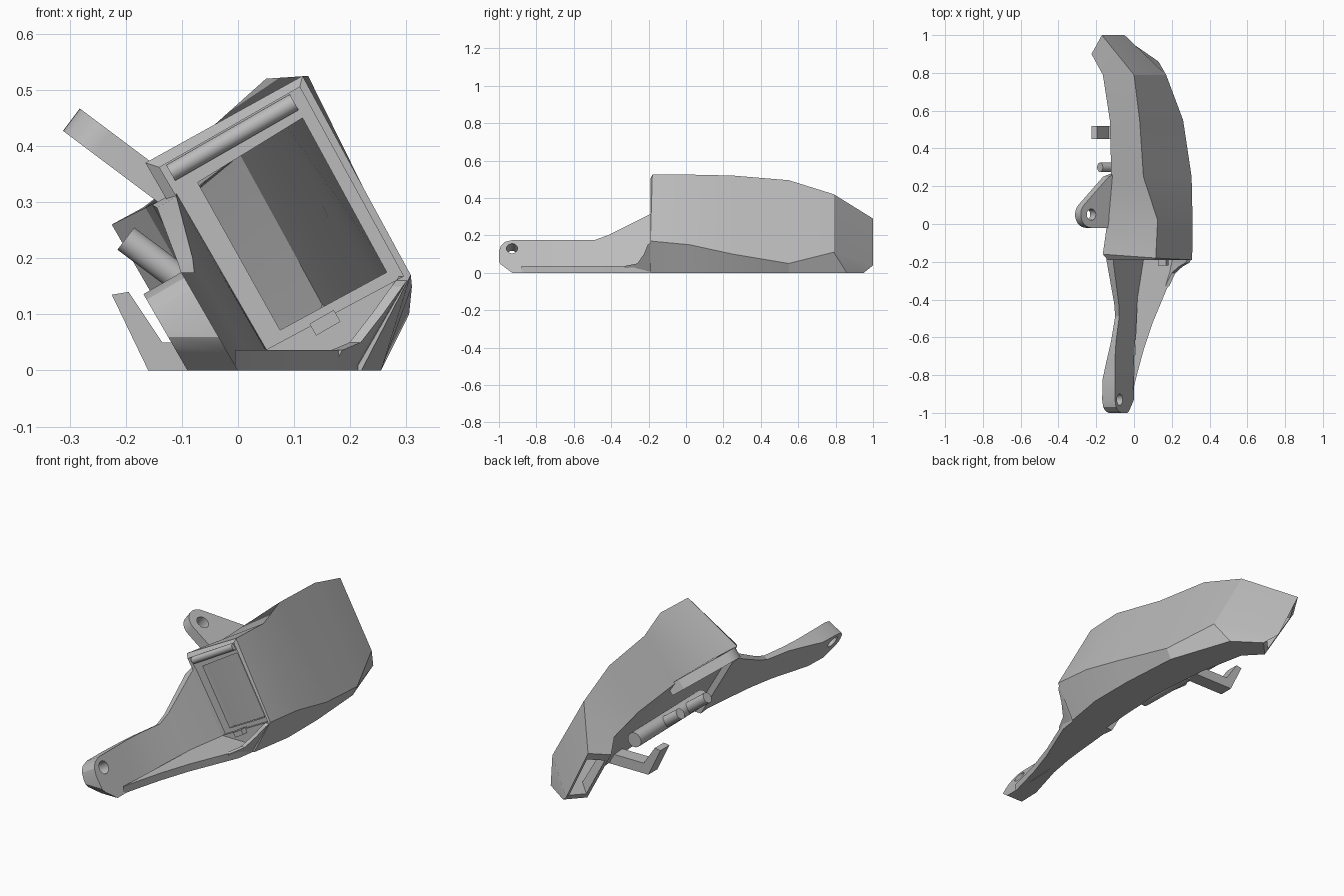
import bpy, bmesh, math
from mathutils import Vector

default_cube = bpy.data.objects.get("Cube")
if default_cube:
    bpy.data.objects.remove(default_cube, do_unlink=True)

grey = bpy.data.materials.new("plain_grey")
grey.use_nodes = True
grey.diffuse_color = (0.5, 0.5, 0.5, 1)
grey.node_tree.nodes["Principled BSDF"].inputs["Base Color"].default_value = grey.diffuse_color

# The whole part leans sideways by thirty degrees
LEAN = math.radians(30)
ACROSS = Vector((math.cos(LEAN), 0, math.sin(LEAN)))
DOWN = Vector((math.sin(LEAN), 0, -math.cos(LEAN)))
ALONG = Vector((0, 1, 0))
UP = Vector((0, 0, 1))
RIGHTWARD = Vector((1, 0, 0))


def smooth(part):
    bpy.ops.object.select_all(action="DESELECT")
    part.select_set(True)
    bpy.context.view_layer.objects.active = part
    bpy.ops.object.shade_smooth_by_angle(angle=math.radians(20))


def finish(name, mesh_builder):
    bmesh.ops.recalc_face_normals(mesh_builder, faces=mesh_builder.faces)
    mesh = bpy.data.meshes.new(name)
    mesh_builder.to_mesh(mesh)
    mesh_builder.free()
    mesh.materials.append(grey)
    part = bpy.data.objects.new(name, mesh)
    bpy.context.collection.objects.link(part)
    smooth(part)
    return part


def loft(name, rings, closed=False):
    """Skin a row of rings; closed joins the last ring to the first."""
    builder = bmesh.new()
    rows = [[builder.verts.new(point) for point in ring] for ring in rings]
    pairs = list(zip(rows, rows[1:]))
    if closed:
        pairs.append((rows[-1], rows[0]))
    else:
        builder.faces.new(rows[0])
        builder.faces.new(rows[-1])
    for near, far in pairs:
        for i in range(len(near)):
            k = (i + 1) % len(near)
            builder.faces.new((near[i], near[k], far[k], far[i]))
    return finish(name, builder)


def prism(name, outline, origin, first, second, depth):
    """Extrude a flat outline by depth on both sides of its plane."""
    normal = first.cross(second).normalized()
    flat = [Vector(origin) + first * a + second * b for a, b in outline]
    return loft(name, [[p + normal * side for p in flat] for side in (-depth, depth)])


def rod(name, start, end, radius, sides=24):
    axis = (Vector(end) - Vector(start)).normalized()
    side = axis.orthogonal().normalized()
    other = axis.cross(side)
    turns = [math.tau * i / sides for i in range(sides)]
    circle = [(side * math.cos(t) + other * math.sin(t)) * radius for t in turns]
    return loft(name, [[Vector(tip) + p for p in circle] for tip in (start, end)])


def drill(part, start, end, radius):
    cutter = rod("drill_cutter", start, end, radius)
    cutter.hide_render = True
    hole = part.modifiers.new("hole", "BOOLEAN")
    hole.operation = "DIFFERENCE"
    hole.object = cutter
    bpy.context.view_layer.objects.active = part
    while part.modifiers:
        bpy.ops.object.modifier_apply(modifier=part.modifiers[0].name)
    bpy.data.objects.remove(cutter, do_unlink=True)
    smooth(part)


# Duct: a leaning section swept back, curving towards the outlet
def section(y, top, ridge, outer, foot, shift=(0, 0, 0, 0, 0)):
    inner_foot = (top[0] + top[1] * math.tan(LEAN), 0)
    corners = (top, ridge, outer, (foot, 0), inner_foot)
    return [Vector((x, y + dy, z)) for (x, z), dy in zip(corners, shift)]


def shrink(ring, factor):
    centre = sum(ring, Vector()) / len(ring)
    return [centre.lerp(point, factor) for point in ring]


outside = [
    section(-0.19, (-0.165, 0.37), (0.115, 0.525), (0.308, 0.17), 0.22, (0.03, 0.01, 0, 0, 0)),
    section(0.02, (-0.14, 0.35), (0.125, 0.525), (0.31, 0.15), 0.255),
    section(0.25, (-0.12, 0.335), (0.05, 0.52), (0.305, 0.1), 0.255),
    section(0.55, (-0.128, 0.31), (0.03, 0.495), (0.26, 0.05), 0.235),
    section(0.79, (-0.165, 0.29), (0, 0.42), (0.17, 0.11), 0.13, (0, 0, 0, 0.07, 0)),
    section(0.9, (-0.225, 0.26), (-0.17, 0.29), (-0.05, 0.04), 0, (0, 0.1, 0.1, 0.05, -0.03)),
]
hollow = [shrink(ring, 0.86) for ring in outside[1:-1]]
outlet = shrink(outside[-1], 0.78)


def inlet_ring(y, left, top, right, low):
    middle = Vector(right).lerp(Vector(low), 0.5)
    return [Vector((p[0], y, p[1])) for p in (left, top, right, middle, low)]


rim = ((-0.14, 0.362), (0.11, 0.505), (0.295, 0.168), (0.05, 0.037))
mouth = ((-0.072, 0.335), (0.115, 0.45), (0.265, 0.175), (0.075, 0.072))
inlet = [inlet_ring(-0.14, *mouth), inlet_ring(-0.17, *mouth),
         inlet_ring(-0.17, *rim), inlet_ring(-0.19, *rim)]
loft("duct_shell", outside + [outlet] + hollow[::-1] + inlet, closed=True)

# Rounded bar along the top of the inlet, and the small latch tab below it
rod("inlet_top_bar", (-0.12, -0.172, 0.352), (0.1, -0.172, 0.478), 0.016)
prism("latch_tab", [(-0.025, -0.012), (0.025, -0.012), (0.025, 0.012), (-0.025, 0.012)],
      (0.155, -0.2, 0.085), ACROSS, DOWN, 0.02)


# Mounting arm: a leaning plate that thickens into a rounded end
def arm_section(y, face, thick, low, high):
    upper, lower = [Vector(((face - z * ACROSS.z) / ACROSS.x, y, z)) for z in (high, low)]
    return [lower, upper, upper - ACROSS * thick, lower - RIGHTWARD * (thick / ACROSS.x)]


arm = loft("mounting_arm", [
    arm_section(-1.0, 0, 0.078, 0.06, 0.115),
    arm_section(-0.99, 0, 0.078, 0.045, 0.145),
    arm_section(-0.97, 0, 0.078, 0.03, 0.165),
    arm_section(-0.93, 0, 0.078, 0, 0.175),
    arm_section(-0.82, 0, 0.075, 0, 0.175),
    arm_section(-0.72, 0, 0.05, 0, 0.175),
    arm_section(-0.62, 0.005, 0.03, 0, 0.175),
    arm_section(-0.49, 0.02, 0.025, 0, 0.175),
    arm_section(-0.42, 0.03, 0.028, 0, 0.2),
    arm_section(-0.2, 0.06, 0.04, 0, 0.31),
    arm_section(-0.14, 0.065, 0.05, 0, 0.32),
])
arm_hole = Vector((-0.11, -0.93, 0.11))
drill(arm, arm_hole - ACROSS * 0.2, arm_hole + ACROSS * 0.2, 0.03)

# Thin floor bracing the arm, and the fin that sweeps up to the duct
prism("brace_floor", [(0.03, -0.15), (0.22, -0.15), (0.2, -0.28), (0.15, -0.4),
                      (0.1, -0.52), (0.05, -0.67), (0.015, -0.8), (-0.005, -0.88)],
      (0, 0, 0.018), RIGHTWARD, ALONG, 0.018)
fin_rings = []
for y, foot, height in ((-0.33, 0.165, 0.036), (-0.26, 0.19, 0.05), (-0.225, 0.2, 0.1),
                        (-0.205, 0.207, 0.15), (-0.18, 0.21, 0.167)):
    head = foot + height * math.tan(LEAN)
    fin_rings.append([(foot, y, 0), (head, y, height), (head - 0.02, y, height), (foot - 0.03, y, 0)])
loft("side_fin", fin_rings)

# Upper ear: a teardrop plate with a screw hole
EAR_OUT = Vector((-0.8, 0, 0.6))
ear_turns = [math.radians(-90 + 140 * i / 12) for i in range(13)]
ear_tip = [(0.145 + 0.07 * math.cos(t), 0.05 + 0.07 * math.sin(t)) for t in ear_turns]
ear_root = Vector((-0.125, 0, 0.318))
ear = prism("upper_ear", [(-0.03, -0.02)] + ear_tip + [(0.03, 0.25), (-0.03, 0.27)],
            ear_root, EAR_OUT, ALONG, 0.025)
ear_axis = EAR_OUT.cross(ALONG)
ear_hole = ear_root + EAR_OUT * 0.145 + ALONG * 0.05
drill(ear, ear_hole - ear_axis * 0.1, ear_hole + ear_axis * 0.1, 0.03)

# Cable guide on the inner wall: a long rod, two pegs and a hook
rod("guide_rod", (-0.075, -0.02, 0.15), (-0.085, 0.52, 0.15), 0.035)
for name, y, reach in (("front_peg", 0.12, 0.15), ("rear_peg", 0.3, 0.125)):
    base = Vector((-0.08, y, 0.145))
    rod(name, base, base + EAR_OUT * reach, 0.025)
prism("cable_hook", [(0.05, 0), (-0.16, 0), (-0.225, 0.135), (-0.195, 0.14),
                     (-0.135, 0.05), (0.03, 0.05)],
      (0, 0.485, 0), RIGHTWARD, UP, 0.035)
